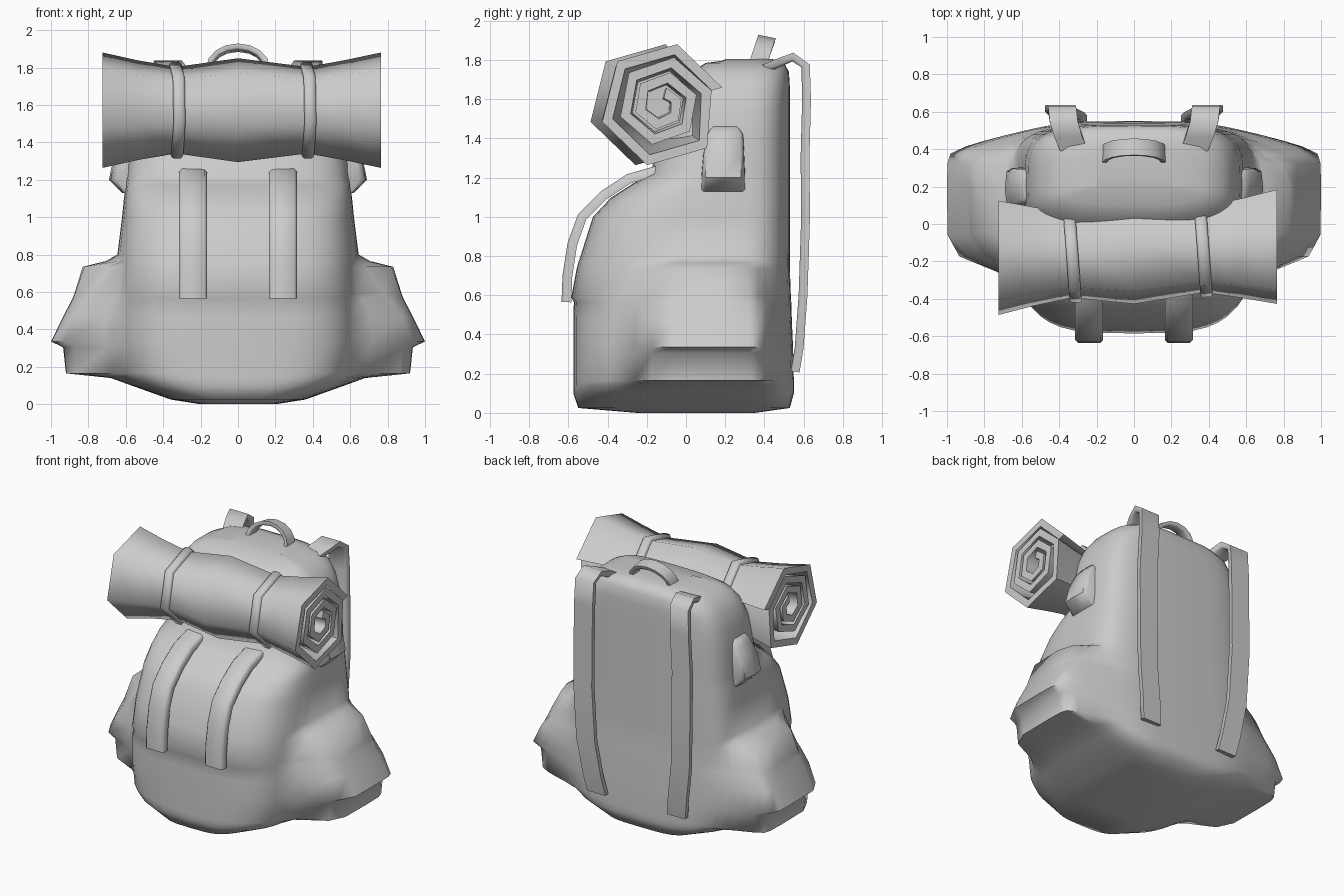
import bpy, bmesh
from math import cos, sin, pi, radians
from mathutils import Vector

cube = bpy.data.objects.get("Cube")
if cube:
    bpy.data.objects.remove(cube)

grey = bpy.data.materials.new("plain_grey")
grey.use_nodes = True
grey.diffuse_color = (0.6, 0.6, 0.6, 1)
grey.node_tree.nodes["Principled BSDF"].inputs["Base Color"].default_value = (0.6, 0.6, 0.6, 1)


def loft(name, rings, angle=50, loop=False):
    """Skin a list of closed rings of points."""
    bm = bmesh.new()
    rows = [[bm.verts.new(p) for p in ring] for ring in rings]
    pairs = list(zip(rows, rows[1:])) + ([(rows[-1], rows[0])] if loop else [])
    for a, b in pairs:
        for i in range(len(a)):
            j = (i + 1) % len(a)
            bm.faces.new((a[i], a[j], b[j], b[i]))
    if not loop:
        bm.faces.new(rows[0])
        bm.faces.new(rows[-1])
    bmesh.ops.recalc_face_normals(bm, faces=bm.faces)
    mesh = bpy.data.meshes.new(name)
    bm.to_mesh(mesh)
    bm.free()
    mesh.materials.append(grey)
    obj = bpy.data.objects.new(name, mesh)
    bpy.context.collection.objects.link(obj)
    bpy.ops.object.select_all(action='DESELECT')
    obj.select_set(True)
    bpy.context.view_layer.objects.active = obj
    bpy.ops.object.shade_smooth_by_angle(angle=radians(angle))


def oval(z, cx, hx, front, back, cy, nf, nb, seg):
    """Horizontal rounded outline with its own front and back reach."""
    pts = []
    for i in range(seg):
        t = 2 * pi * i / seg
        c, s = cos(t), sin(t)
        n = nb if s > 0 else nf
        reach = back - cy if s > 0 else cy - front
        x = cx + hx * abs(c) ** (2 / n) * (1 if c > 0 else -1)
        y = cy + reach * abs(s) ** (2 / n) * (1 if s > 0 else -1)
        pts.append((x, y, z))
    return pts


def ramp(lo, hi, v):
    t = min(max((v - lo) / (hi - lo), 0), 1)
    return t * t * (3 - 2 * t)


def bag_ring(z, half, front, back, bulge=0, pf=-.23, pb=.46):
    """Bag outline whose sides swell into the side pockets between pf and pb."""
    ring = []
    for x, y, z in oval(z, 0, half, front, back, .2, 3.7 if z < 1.2 else 3, 4, 48):
        swell = bulge * ramp(pf - .1, pf + .11, y) * (1 - ramp(pb - .1, pb + .08, y))
        ring.append((x + swell * (1 if x > 0 else -1), y, z))
    return ring


def strap(name, path, side, width, thick):
    """Sweep a flat band along a path; side is the width direction."""
    path = [Vector(p) for p in path]
    side = Vector(side).normalized()
    rings = []
    for i, p in enumerate(path):
        tangent = path[min(i + 1, len(path) - 1)] - path[max(i - 1, 0)]
        n = tangent.cross(side).normalized() * thick / 2
        w = side * width / 2
        rings.append([p + w + n * .4, p + w * .8 + n, p - w * .8 + n,
                      p - w + n * .4, p - w - n, p + w - n])
    loft(name, rings, 60)


# Bag with side pockets: height, half width, front, back, pocket swell and its span
body = [(0, .2, -.25, .35), (.025, .36, -.55, .53), (.1, .57, -.575, .55),
        (.14, .62, -.575, .55, .06), (.165, .64, -.575, .55, .28),
        (.305, .66, -.575, .547, .275), (.335, .664, -.575, .546, .336),
        (.47, .664, -.575, .54, .27), (.565, .657, -.572, .537, .228, -.21, .43),
        (.59, .655, -.585, .535, .22, -.2, .42), (.735, .648, -.558, .53, .182, -.14, .37),
        (.765, .647, -.55, .53, .06, -.1, .34), (.8, .645, -.538, .53),
        (1, .62, -.475, .53), (1.1, .61, -.38, .53), (1.17, .6, -.27, .53),
        (1.22, .595, -.18, .53), (1.4, .585, -.14, .53), (1.55, .565, -.1, .53),
        (1.66, .53, -.04, .53), (1.74, .47, .03, .525), (1.785, .38, .1, .5),
        (1.805, .2, .25, .44)]
loft("bag_body", [bag_ring(*row) for row in body], 70)

# Paired parts on the left and right
pouch = [(1.13, .62, .075, .305), (1.2, .69, .075, .305), (1.32, .665, .085, .3),
         (1.42, .62, .105, .295), (1.46, .585, .13, .27)]
for s, label in ((1, "left"), (-1, "right")):
    # Small upper side pouch
    loft(label + "_side_pouch",
         [oval(z, s * .5, x - .5, f, b, (f + b) / 2, 6, 6, 12) for z, x, f, b in pouch])

    # Buckle strap over the front
    front = [(-.15, 1.235), (-.29, 1.195), (-.42, 1.11), (-.53, 1.0),
             (-.58, .86), (-.605, .7), (-.61, .565)]
    strap(label + "_front_strap", [(s * .24, y, z) for y, z in front], (1, 0, 0), .15, .05)

    # Shoulder strap down the back
    back = [(.32, .4, 1.755), (.35, .47, 1.785), (.375, .545, 1.815), (.385, .61, 1.77),
            (.39, .615, 1.6), (.4, .607, 1.3), (.4, .61, 1), (.385, .597, .6),
            (.345, .577, .33), (.325, .557, .21)]
    strap(label + "_shoulder_strap", [(s * x, y, z) for x, y, z in back], (1, 0, 0), .15, .045)

# Carry handle
arch = [(.155 * cos(pi * i / 8), .37 + .04 * sin(pi * i / 8), 1.79 + .115 * sin(pi * i / 8))
        for i in range(9)]
strap("carry_handle", arch, (0, 1, -.2), .09, .03)


# Bedroll: hexagonal spiral sheet, pinched where it is tied
def hexagon_point(x, k, r):
    a = radians(16 + 60 * k)
    return Vector((x, -.152 + .04 * x + r * cos(a), 1.572 + r * sin(a)))


sheet = [(k, .318 if k < 6 else .262 - .0133 * (k - 6)) for k in range(20)]
outline = sheet + [(k, r - .055) for k, r in reversed(sheet)]
stations = [(-.725, 1), (-.53, .86), (-.33, .75), (0, .9), (.37, .75), (.56, .86), (.765, 1)]
loft("bedroll", [[hexagon_point(x, k, r * scale) for k, r in outline]
                 for x, scale in stations], 65)

# Plug closing the depth of the roll
loft("bedroll_core", [[hexagon_point(x, k, .18) for k in range(6)] for x in (-.6, .64)], 65)

# Ties around the bedroll, leaning slightly
section = [(-.032, .225), (-.032, .255), (-.02, .265), (.02, .265), (.032, .255), (.032, .225)]
for x, label in ((-.33, "right"), (.37, "left")):
    loft(label + "_bedroll_tie",
         [[hexagon_point(x + dx - .018 * cos(radians(16 + 60 * k)), k, r) for dx, r in section]
          for k in range(6)], 65, loop=True)
